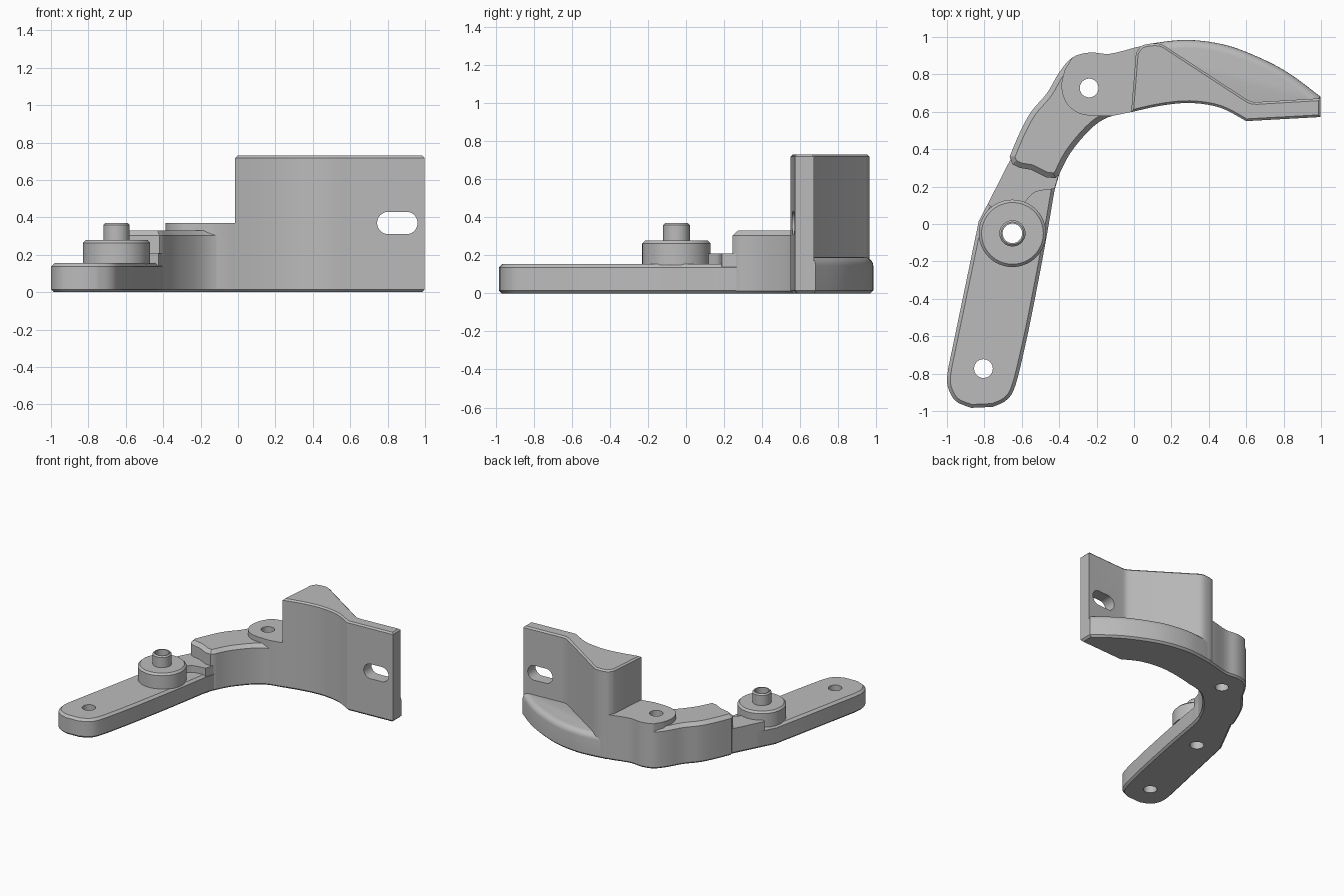
import bpy, bmesh, math
from mathutils import Matrix

cube = bpy.data.objects.get("Cube")
if cube:
    bpy.data.objects.remove(cube, do_unlink=True)

grey = bpy.data.materials.new("plain grey")
grey.use_nodes = True
colour = (0.5, 0.5, 0.5, 1)
grey.diffuse_color = colour
grey.node_tree.nodes["Principled BSDF"].inputs["Base Color"].default_value = colour


def curve(points, steps=5):
    """Smooth open path through the given points."""
    out = []
    for i in range(len(points) - 1):
        a, b = points[max(i - 1, 0)], points[i]
        c, d = points[i + 1], points[min(i + 2, len(points) - 1)]
        for s in range(steps):
            t = s / steps
            out.append(tuple(
                0.5 * (2 * q + (r - p) * t + (2 * p - 5 * q + 4 * r - w) * t**2
                       + (3 * q - p - 3 * r + w) * t**3)
                for p, q, r, w in zip(a, b, c, d)))
    return out + [points[-1]]


def circle(centre, radius, n=48):
    return [(centre[0] + radius * math.cos(math.tau * i / n),
             centre[1] + radius * math.sin(math.tau * i / n)) for i in range(n)]


def prism(name, outline, low, high, top=0, bottom=0, segments=1, turn=None):
    """Upright solid from an outline, with optional edge bevels."""
    bm = bmesh.new()
    face = bm.faces.new([bm.verts.new((x, y, low)) for x, y in outline])
    made = bmesh.ops.extrude_face_region(bm, geom=[face])["geom"]
    for v in made:
        if isinstance(v, bmesh.types.BMVert):
            v.co.z = high
    bmesh.ops.recalc_face_normals(bm, faces=bm.faces)
    for level, size, seg in ((high, top, segments), (low, bottom, 1)):
        if size:
            rim = [e for e in bm.edges if all(abs(v.co.z - level) < 1e-5 for v in e.verts)]
            bmesh.ops.bevel(bm, geom=rim, offset=size, segments=seg,
                            profile=0.5, affect='EDGES')
    if turn:
        bm.transform(turn)
    mesh = bpy.data.meshes.new(name)
    bm.to_mesh(mesh)
    bm.free()
    mesh.materials.append(grey)
    obj = bpy.data.objects.new(name, mesh)
    bpy.context.collection.objects.link(obj)
    return obj


def finish(obj, cutters=()):
    """Cut the holes and shade."""
    bpy.ops.object.select_all(action='DESELECT')
    bpy.context.view_layer.objects.active = obj
    obj.select_set(True)
    for c in cutters:
        mod = obj.modifiers.new("hole", 'BOOLEAN')
        mod.operation, mod.solver, mod.object = 'DIFFERENCE', 'EXACT', c
        bpy.ops.object.modifier_apply(modifier=mod.name)
    bpy.ops.object.shade_smooth_by_angle(angle=math.radians(28))


# shared edges of the bent body; the last piece inside the wall is straight
pivot, boss, tip = (-0.24, 0.727), (-0.65, -0.05), (-0.805, -0.773)
back_edge = curve([(-0.665, 0.36), (-0.61, 0.49), (-0.55, 0.6), (-0.465, 0.7),
                   (-0.4, 0.81), (-0.33, 0.89), (-0.235, 0.917), (-0.13, 0.91),
                   (0.01, 0.945)], 4) + [(0.08, 0.958)]
inner_bend = [(0.08, 0.635)] + curve([(-0.01, 0.6), (-0.14, 0.57), (-0.235, 0.505),
                                      (-0.34, 0.38), (-0.4, 0.265)], 4)

# hole cutters
tip_hole = prism("tip_hole", circle(tip, 0.05), -1, 1)
boss_hole = prism("boss_hole", circle(boss, 0.052), -1, 1)
pivot_hole = prism("pivot_hole", circle(pivot, 0.05), -1, 1)
slot_outline = [(x + (0.048 if x > 0.852 else -0.048), z)
                for x, z in circle((0.852, 0.37), 0.06, 50)]
slot_hole = prism("slot_hole", slot_outline, -1, 1,
                  turn=Matrix.Rotation(math.pi / 2, 4, 'X'))

# low lever arm
arm_outline = ([(-0.61, 0.44), (-0.83, 0.015)]
               + curve([(-0.993, -0.77), (-0.998, -0.86), (-0.955, -0.945), (-0.87, -0.983)])
               + curve([(-0.755, -0.978), (-0.68, -0.94), (-0.633, -0.86), (-0.575, -0.62),
                        (-0.53, -0.4), (-0.475, -0.11), (-0.425, 0.18)])
               + [(-0.4, 0.265), (-0.4, 0.36)])
arm = prism("lever_arm", arm_outline, 0, 0.155, 0.018, 0.015)

# shallow step beside the boss
step_outline = ([(-0.783, 0.105), (-0.69, 0.05), (-0.62, 0.08)]
                + curve([(-0.59, 0.11), (-0.54, 0.163), (-0.5, 0.178), (-0.425, 0.188)])
                + [(-0.402, 0.265), (-0.45, 0.4), (-0.653, 0.36)])
step = prism("arm_step", step_outline, 0.02, 0.21)

# raised bend and pivot pad
bend_end = [(-0.42, 0.245), (-0.47, 0.25), (-0.55, 0.29), (-0.61, 0.3), (-0.65, 0.32)]
bend = prism("raised_bend", back_edge + inner_bend + bend_end, 0, 0.33, 0.027, 0.013)
pad_back = [p for p in back_edge if p[0] > -0.331]
pad_round = curve([(-0.12, 0.577), (-0.24, 0.58), (-0.31, 0.6), (-0.365, 0.652),
                   (-0.388, 0.737), (-0.37, 0.825)])
pad = prism("pivot_pad", pad_back + inner_bend[:2] + pad_round, 0.02, 0.37)

# tall wall with slotted flange
wall_outline = (curve([(-0.015, 0.598), (0.14, 0.632), (0.3, 0.647), (0.46, 0.622), (0.6, 0.55)])
                + [(0.998, 0.572), (0.998, 0.672)]
                + curve([(0.66, 0.652), (0.625, 0.655), (0.59, 0.674)], 3)
                + curve([(0.19, 0.935), (0.15, 0.96), (0.1, 0.965), (0.04, 0.952), (0.01, 0.91)], 3))
wall = prism("tall_wall", wall_outline, 0, 0.73, 0.012, 0.015)

# curved ledge with rounded rim behind the wall
ledge_outline = (curve([(0.04, 0.952), (0.14, 0.972), (0.3, 0.984), (0.49, 0.957),
                        (0.67, 0.89), (0.83, 0.805), (0.998, 0.68)])
                 + [(0.998, 0.6), (0.6, 0.6), (0.3, 0.7), (0.04, 0.7)])
ledge = prism("curved_ledge", ledge_outline, 0, 0.19, 0.045, 0.015, 5)

# boss collar and tube
collar = prism("boss_collar", circle(boss, 0.18, 64), 0.15, 0.278, 0.015)
tube = prism("boss_tube", circle(boss, 0.07), 0.15, 0.37, 0.01)

for part, holes in ((arm, [tip_hole, boss_hole]), (step, []), (bend, [pivot_hole]),
                    (pad, [pivot_hole]), (wall, [slot_hole]), (ledge, []),
                    (collar, [boss_hole]), (tube, [boss_hole])):
    finish(part, holes)

for cutter in (tip_hole, boss_hole, pivot_hole, slot_hole):
    bpy.data.objects.remove(cutter, do_unlink=True)
